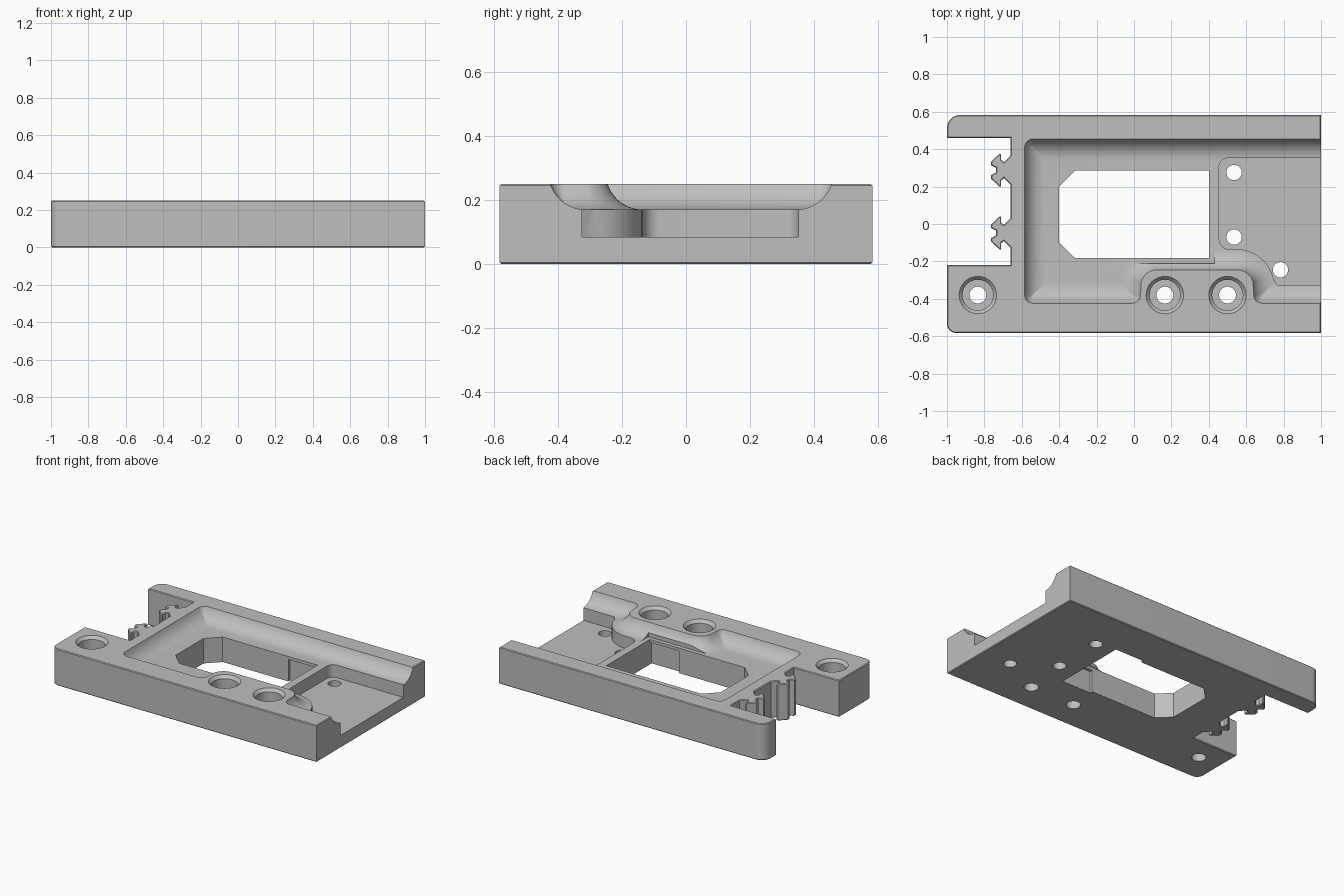
import bpy
import bmesh
from math import sin, cos, asin, radians
from mathutils import Vector

if "Cube" in bpy.data.objects:
    bpy.data.objects.remove(bpy.data.objects["Cube"])

grey = bpy.data.materials.new("plain_grey")
grey.use_nodes = True
grey.diffuse_color = (0.52, 0.52, 0.52, 1)
grey.node_tree.nodes["Principled BSDF"].inputs["Base Color"].default_value = grey.diffuse_color

TOP, FLOOR, POCKET = 0.25, 0.17, 0.085


def arc(cx, cy, r, start, end, steps=10):
    angles = [radians(start + (end - start) * i / steps) for i in range(steps + 1)]
    return [(cx + r * cos(a), cy + r * sin(a)) for a in angles]


def inset(outline, d):
    """Mitred inward offset of a counter-clockwise outline."""
    pts = [Vector(p) for p in outline]
    result = []
    for i, p in enumerate(pts):
        a = (p - pts[i - 1]).normalized()
        b = (pts[(i + 1) % len(pts)] - p).normalized()
        na, nb = Vector((-a.y, a.x)), Vector((-b.y, b.x))
        result.append(p + (na + nb) * (d / (1 + na.dot(nb))))
    return result


def loft(name, rings):
    """Solid through a stack of rings, each being (height, points)."""
    bm = bmesh.new()
    loops = [[bm.verts.new((x, y, z)) for x, y in pts] for z, pts in rings]
    for low, high in zip(loops, loops[1:]):
        for i in range(len(low)):
            bm.faces.new((low[i - 1], low[i], high[i], high[i - 1]))
    bm.faces.new(loops[0][::-1])
    bm.faces.new(loops[-1])
    bmesh.ops.recalc_face_normals(bm, faces=bm.faces)
    mesh = bpy.data.meshes.new(name)
    bm.to_mesh(mesh)
    bm.free()
    mesh.materials.append(grey)
    obj = bpy.data.objects.new(name, mesh)
    bpy.context.collection.objects.link(obj)
    return obj


def prism(name, outline, z0, z1):
    return loft(name, [(z0, outline), (z1, outline)])


def box(name, x0, x1, y0, y1, z0, z1):
    return prism(name, [(x0, y0), (x1, y0), (x1, y1), (x0, y1)], z0, z1)


def cut(cutter):
    """Subtract a cutter from the plate and discard it."""
    cutter.hide_render = True
    bpy.context.view_layer.objects.active = plate
    mod = plate.modifiers.new(cutter.name, "BOOLEAN")
    mod.operation, mod.solver, mod.object = "DIFFERENCE", "EXACT", cutter
    bpy.ops.object.modifier_apply(modifier=mod.name)
    bpy.data.objects.remove(cutter)


# Split clip hooks on the notched end
half_hook = [(-0.66, 0.078), (-0.695, 0.043), (-0.71, 0.055), (-0.71, 0.087),
             (-0.72, 0.087), (-0.765, 0.045), (-0.765, 0.027), (-0.737, 0.012)]


def hook(y):
    return ([(x, y + h) for x, h in half_hook]
            + [(x, y - h) for x, h in reversed(half_hook)])


# Plate with its end notch and eased rims
outline = ([(1, -0.583), (1, 0.583)] + arc(-0.93, 0.513, 0.07, 90, 180)
           + [(-1, 0.46), (-0.66, 0.46)] + hook(0.288) + hook(-0.048)
           + [(-0.66, -0.22), (-1, -0.22)] + arc(-0.95, -0.533, 0.05, 180, 270))
EASE = 0.005
plate = loft("base_plate", [(0, inset(outline, EASE)), (EASE, outline),
                            (TOP - EASE, outline), (TOP, inset(outline, EASE))])


# Basin with coved sides, bulging round the two screw seats
def basin(d):
    r = max(0.045 - d, 0.004)
    left, back, front = -0.585 + d, 0.455 - d, -0.424 + d
    return ([(1.4, back)]
            + arc(left + r, back - r, r, 90, 180, 6)
            + arc(left + r, front + r, r, 180, 270, 6)
            + arc(0.035 - d - r, front + r, r, 270, 360, 6)
            + arc(0.125, -0.335, 0.09 + d, 163, 90)
            + arc(0.55, -0.335, 0.09 + d, 90, 17)
            + arc(0.64 + d + r, front + r, r, 180, 270, 6)
            + [(1.4, front)])


WIDTH, RADIUS, STEPS = 0.11, 0.1156, 10
sweep = asin(WIDTH / RADIUS)
cove = [(FLOOR + RADIUS * (1 - cos(sweep * i / STEPS)),
         basin(WIDTH - RADIUS * sin(sweep * i / STEPS))) for i in range(STEPS + 1)]
cut(loft("basin_cutter", cove + [(0.3, basin(0))]))
cut(box("ledge_cutter", 0, 0.43, -0.21, 0.2, FLOOR, 0.2))

# Lower pocket open to the end
pocket = ([(1.2, 0.352)] + arc(0.5, 0.307, 0.045, 90, 180)
          + arc(0.51, -0.08, 0.055, 180, 270) + arc(0.55, -0.335, 0.2, 88, 12)
          + [(0.765, -0.325), (1.2, -0.325)])
cut(prism("pocket_cutter", pocket, POCKET, FLOOR + 0.004))

# Window with two clipped corners and undercut sides
window = [(0.4, -0.182), (0.4, 0.285), (-0.315, 0.285), (-0.4, 0.2),
          (-0.4, -0.1), (-0.315, -0.182)]
cut(prism("window_cutter", window, -0.1, 0.3))
for y in (-0.182, 0.285):
    cut(box("undercut_cutter", 0.18, 0.4, y - 0.02, y + 0.02, -0.1, 0.15))

# Counterbored screw seats
for x in (-0.835, 0.165, 0.5):
    rim, bore, shaft = (arc(x, -0.38, r, 0, 352.5, 47) for r in (0.1, 0.082, 0.045))
    cut(loft("screw_seat_cutter", [(-0.1, shaft), (0.09, shaft), (0.09, bore),
                                   (0.23, bore), (TOP, rim), (0.3, rim)]))

# Plain holes in the pocket floor
for x, y in ((0.535, 0.275), (0.535, -0.07), (0.783, -0.245)):
    cut(prism("hole_cutter", arc(x, y, 0.041, 0, 348.75, 31), -0.1, 0.15))

bpy.ops.object.select_all(action="DESELECT")
plate.select_set(True)
bpy.context.view_layer.objects.active = plate
bpy.ops.object.shade_smooth_by_angle(angle=radians(30))
